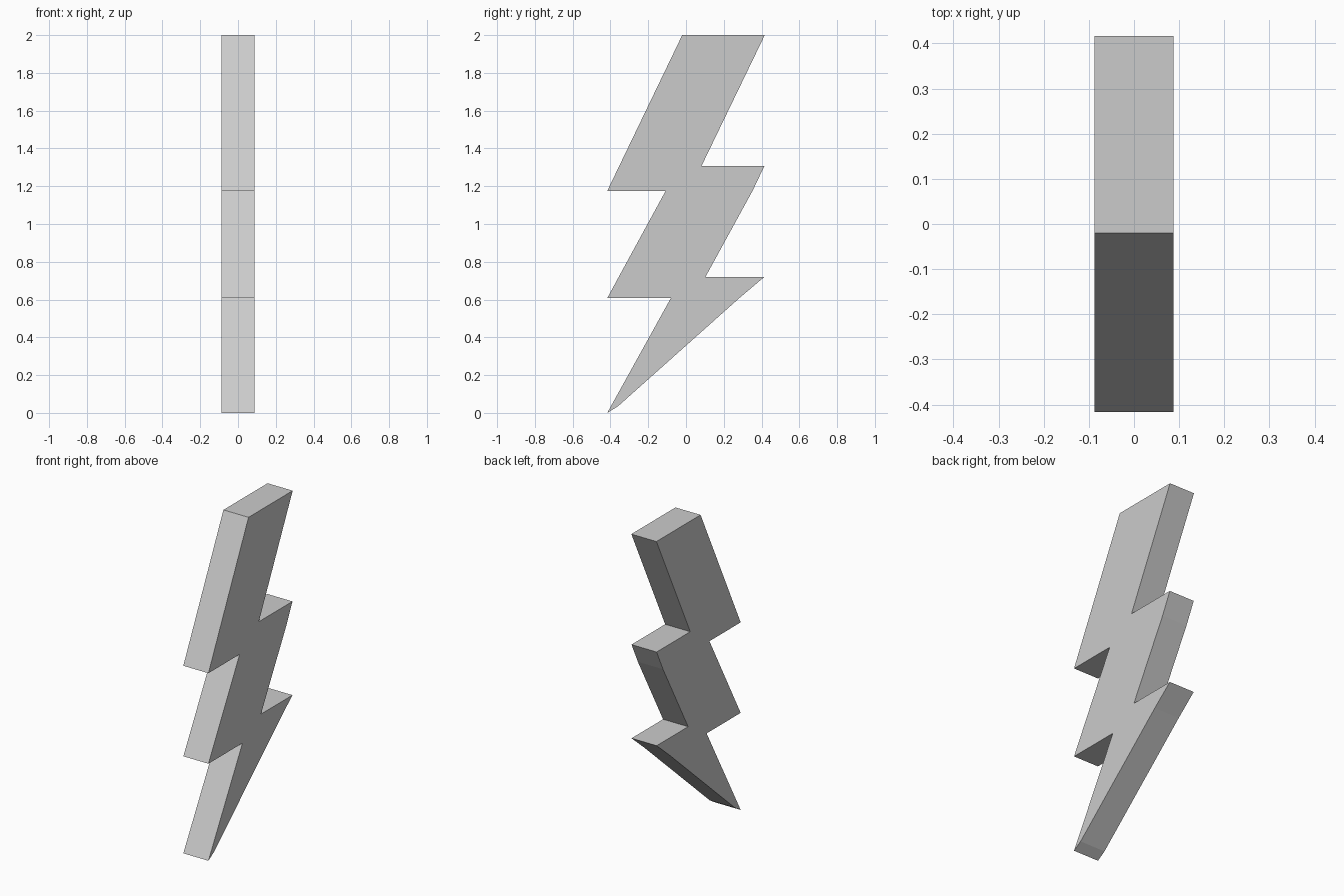
import bpy, bmesh

if "Cube" in bpy.data.objects:
    bpy.data.objects.remove(bpy.data.objects["Cube"])

HALF_WIDTH = 0.087

# Zigzag outline of the bolt in the side plane (y, z)
outline = [
    (-0.02, 2.0), (-0.417, 1.175), (-0.108, 1.175),
    (-0.417, 0.608), (-0.08, 0.608), (-0.417, 0.0),
    (-0.36, 0.035), (0.285, 0.61), (0.415, 0.72), (0.103, 0.72),
    (0.352, 1.175), (0.415, 1.307), (0.082, 1.307), (0.417, 2.0),
]

# Extrude the outline across x into a solid slab
bm = bmesh.new()
face = bm.faces.new([bm.verts.new((-HALF_WIDTH, y, z)) for y, z in outline])
result = bmesh.ops.extrude_face_region(bm, geom=[face])
moved = [g for g in result["geom"] if isinstance(g, bmesh.types.BMVert)]
bmesh.ops.translate(bm, verts=moved, vec=(2 * HALF_WIDTH, 0, 0))
caps = [f for f in bm.faces if len(f.verts) > 4]
bmesh.ops.triangulate(bm, faces=caps)
bmesh.ops.recalc_face_normals(bm, faces=bm.faces)

mesh = bpy.data.meshes.new("lightning_bolt")
bm.to_mesh(mesh)
bm.free()
bolt = bpy.data.objects.new("lightning_bolt", mesh)
bpy.context.collection.objects.link(bolt)
